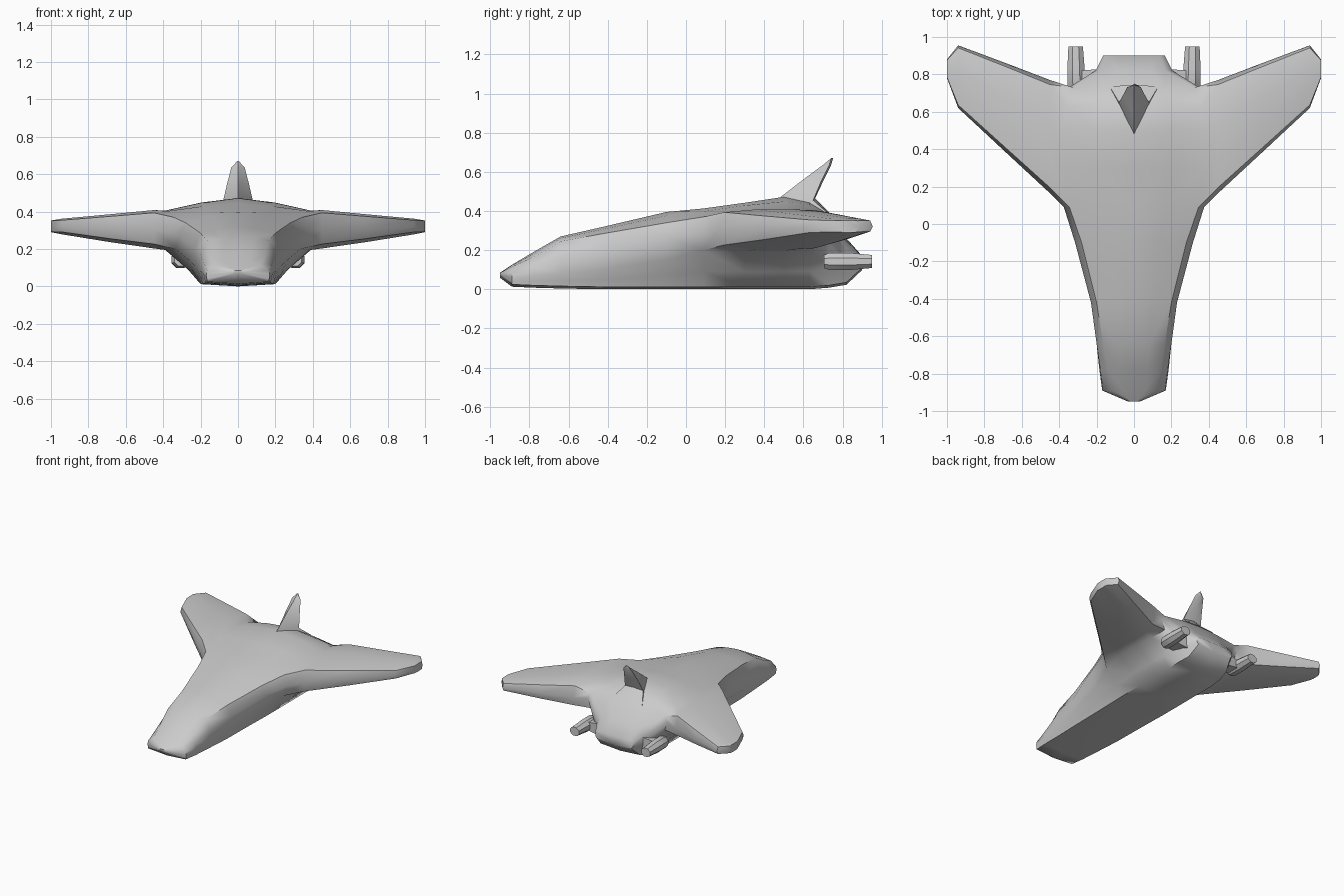
import bpy, bmesh, math

if "Cube" in bpy.data.objects:
    bpy.data.objects.remove(bpy.data.objects["Cube"])


def finish(bm, name, mirror=True, angle=40):
    bmesh.ops.recalc_face_normals(bm, faces=bm.faces)
    me = bpy.data.meshes.new(name)
    bm.to_mesh(me)
    bm.free()
    ob = bpy.data.objects.new(name, me)
    bpy.context.collection.objects.link(ob)
    bpy.ops.object.select_all(action='DESELECT')
    ob.select_set(True)
    bpy.context.view_layer.objects.active = ob
    bpy.ops.object.shade_smooth_by_angle(angle=math.radians(angle))
    if mirror:
        m = ob.modifiers.new("mirror", 'MIRROR')
        m.use_clip = True
        m.merge_threshold = 0.0005
    return ob


def bridge(bm, a, b, closed=True):
    n = len(a)
    for i in range(n if closed else n - 1):
        j = (i + 1) % n
        bm.faces.new((a[i], a[j], b[j], b[i]))


def loft(bm, rings):
    vr = [[bm.verts.new(p) for p in r] for r in rings]
    for a, b in zip(vr, vr[1:]):
        bridge(bm, a, b)
    bm.faces.new(vr[0])
    bm.faces.new(vr[-1])


# Hull sections: y, top z, then x,z of shoulder, widest side, lower side, bottom edge
nose = [
    (-.95, .085, .02, .085, .03, .08, .03, .075, .02, .07),
    (-.89, .125, .12, .115, .165, .085, .17, .06, .165, .025),
    (-.78, .19, .145, .165, .18, .12, .185, .07, .175, .02),
    (-.64, .27, .165, .245, .20, .17, .20, .08, .18, .016),
    (-.42, .32, .20, .285, .23, .20, .22, .10, .19, .012),
    (-.10, .395, .28, .34, .315, .27, .275, .15, .195, .012),
]
middle = [
    (.09, .413, .345, .37, .375, .29, .335, .20, .20, .012),
    (.30, .442, .38, .402, .40, .30, .385, .195, .20, .012),
    (.50, .472, .39, .405, .40, .30, .39, .195, .20, .012),
    (.63, .450, .36, .395, .38, .30, .36, .205, .20, .012),
    (.73, .390, .325, .355, .35, .31, .325, .24, .195, .02),
]
tail = [
    (.82, .260, .17, .245, .205, .20, .205, .12, .175, .035),
    (.90, .170, .14, .168, .165, .155, .165, .125, .15, .11),
]


def section(y, zt, xs, zs, xm, zm, xl, zl, xb, zb):
    return [(0, y, zt), (xs * .5, y, zt * .65 + zs * .35), (xs, y, zs), (xm, y, zm),
            (xl, y, zl), (xl * .35 + xb * .65, y, zl * .42 + zb * .58),
            (xb, y, zb), (0, y, max(0, zb - .012))]


# Blended hull and wing: the hull side between middle sections is left open
bm = bmesh.new()
rows = [[bm.verts.new(p) for p in section(*s)] for s in nose + middle + tail]
first, last = len(nose), len(nose) + len(middle) - 1
for k in range(len(rows) - 1):
    for i in range(7):
        if first <= k < last and i in (2, 3):
            continue
        bm.faces.new((rows[k][i], rows[k][i + 1], rows[k + 1][i + 1], rows[k + 1][i]))
bm.faces.new(rows[0])
bm.faces.new(rows[-1])
bmesh.ops.delete(bm, geom=[rows[k][3] for k in range(first + 1, last)], context='VERTS')

mid = rows[first:last + 1]
ring = [r[2] for r in mid] + [mid[-1][3]] + [r[4] for r in reversed(mid)] + [mid[0][3]]

# Wing stations: x, leading y, trailing y, top z, bottom z
chord = [.05, .32, .62, .82, .96]
camber = [-.015, 0, 0, -.005, -.02]
for x, le, te, zt, zb in [(.45, .165, .77, .408, .203), (.68, .378, .858, .386, .236),
                          (.94, .62, .955, .362, .278), (1, .78, .88, .352, .29)]:
    f = (te - le) * 1.6 if x < 1 else .1
    top = [(x, le + (te - le) * t, zt + c * f) for t, c in zip(chord, camber)]
    low = [(x, le + (te - le) * t, zb - c * f * 1.6) for t, c in zip(chord, camber)]
    m = (zt + zb) / 2
    pts = top + [(x, te, m)] + low[::-1] + [(x, le, m)]
    new = [bm.verts.new(p) for p in pts]
    bridge(bm, ring, new)
    ring = new
bm.faces.new(ring)
finish(bm, "hull_and_wings", angle=50)

# Tail fin: wedge sections with a sharp leading edge
bm = bmesh.new()
loft(bm, [[(0, lead, z), (w, rear - .01, z - dz), (0, rear, z), (-w, rear - .01, z - dz)]
          for z, lead, rear, w, dz in [(.38, .44, .745, .13, .0), (.465, .475, .66, .08, .01),
                                       (.55, .585, .70, .058, 0), (.635, .70, .742, .036, 0),
                                       (.67, .745, .752, .004, 0)]])
finish(bm, "tail_fin", mirror=False)

# Engine pods
bm = bmesh.new()
loft(bm, [[(cx + rx * math.cos(a), y, .142 + rz * math.sin(a))
           for a in [math.pi / 8 + i * math.pi / 4 for i in range(8)]]
          for y, cx, rx, rz in [(.705, .305, .036, .036), (.735, .308, .05, .048),
                                (.83, .31, .05, .048), (.95, .312, .042, .036)]])
finish(bm, "engine_pod")

# Pylons joining pods to the hull
bm = bmesh.new()
loft(bm, [[(x, .72, .142 - h), (x, y1, .142 - h), (x, y1, .142 + h), (x, .72, .142 + h)]
          for x, y1, h in [(.15, .83, .05), (.30, .82, .03)]])
finish(bm, "engine_pylon")
